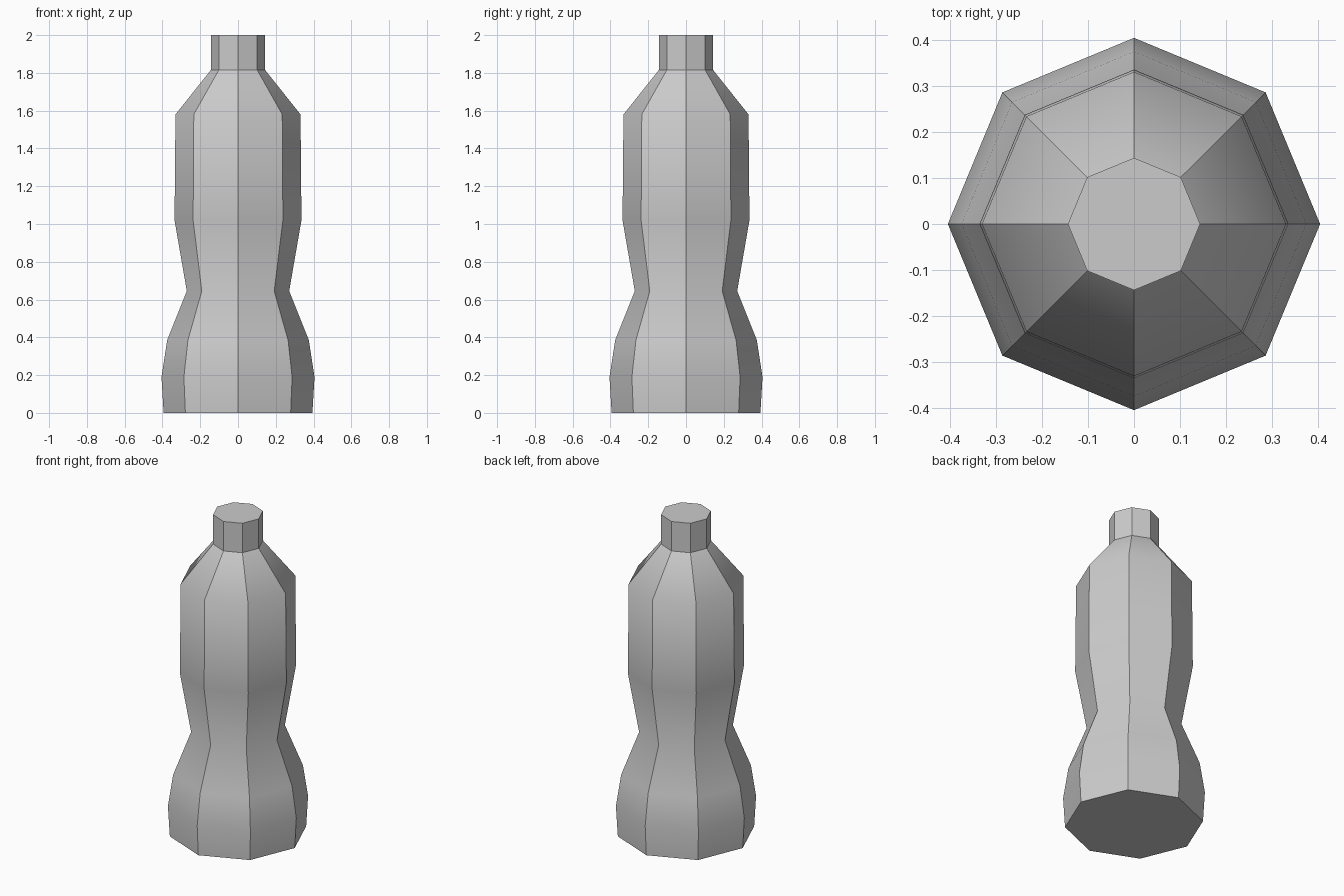
import bpy, bmesh
from math import cos, sin, pi

if "Cube" in bpy.data.objects:
    bpy.data.objects.remove(bpy.data.objects["Cube"])

SIDES = 8
# Bottle profile: (radius, height)
PROFILE = [(0.394, 0.0), (0.405, 0.19), (0.375, 0.385), (0.271, 0.645),
           (0.336, 1.02), (0.331, 1.58), (0.144, 1.815), (0.144, 2.0)]
CREASED_RINGS = (0.0, 1.815, 2.0)

bm = bmesh.new()

# Octagonal rings with corners on the axes
rings = [[bm.verts.new((r * cos(2 * pi * i / SIDES), r * sin(2 * pi * i / SIDES), z))
          for i in range(SIDES)] for r, z in PROFILE]

# Walls
for low, high in zip(rings, rings[1:]):
    for i in range(SIDES):
        j = (i + 1) % SIDES
        bm.faces.new((low[i], low[j], high[j], high[i]))

# Base and cap
bm.faces.new(rings[0][::-1])
bm.faces.new(rings[-1])

# Smooth along the height, sharp between the eight sides and at base, neck and cap
for f in bm.faces:
    f.smooth = True
for e in bm.edges:
    za, zb = (v.co.z for v in e.verts)
    level = abs(za - zb) < 1e-4
    e.smooth = level and not any(abs(za - z) < 1e-4 for z in CREASED_RINGS)

mesh = bpy.data.meshes.new("bottle")
bm.to_mesh(mesh)
bm.free()
bpy.context.collection.objects.link(bpy.data.objects.new("bottle", mesh))
